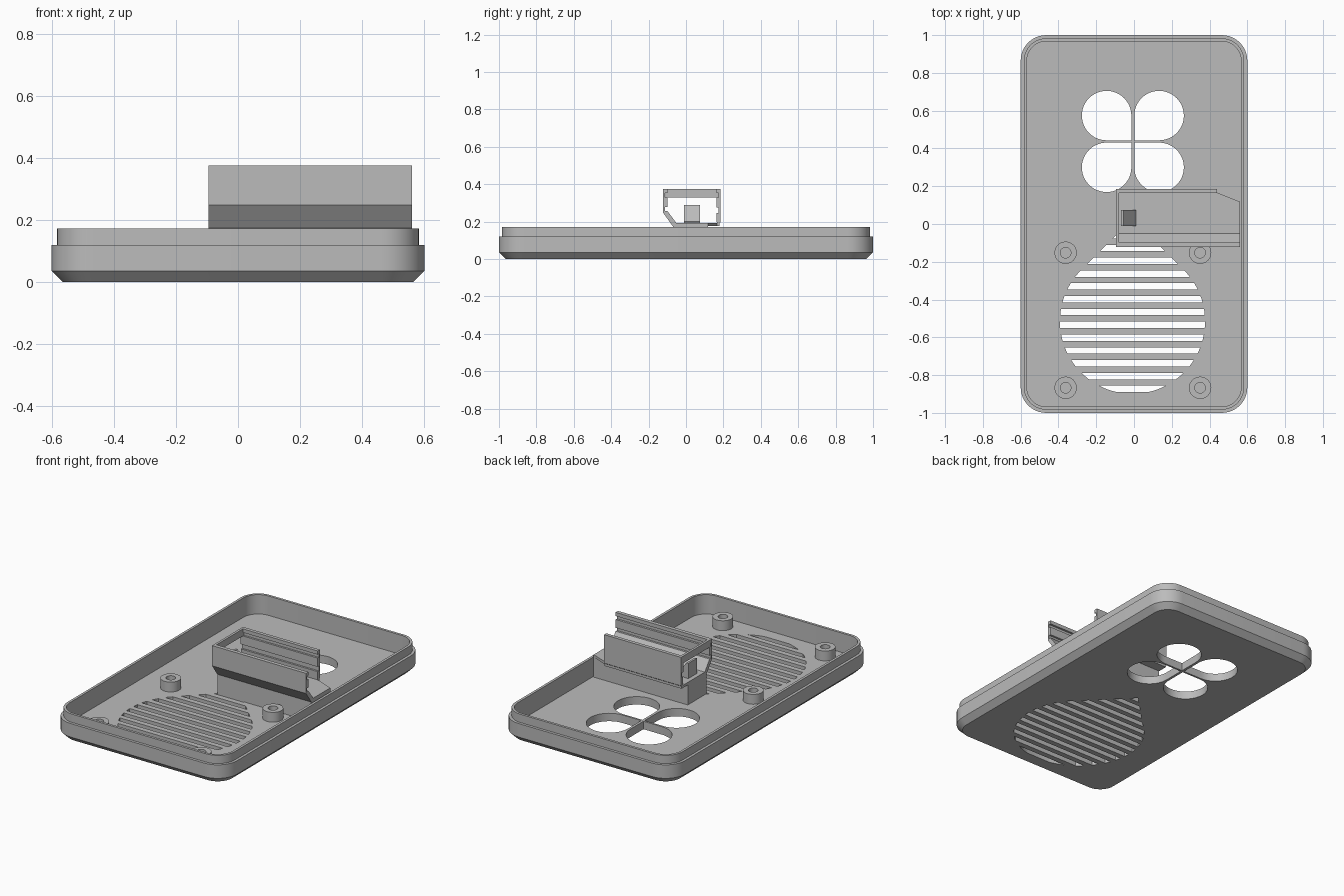
import bpy, bmesh, math

if "Cube" in bpy.data.objects:
    bpy.data.objects.remove(bpy.data.objects["Cube"])

grey = bpy.data.materials.new("plastic_grey")
grey.diffuse_color = (0.5, 0.5, 0.5, 1)
grey.use_nodes = True
grey.node_tree.nodes["Principled BSDF"].inputs["Base Color"].default_value = grey.diffuse_color


def finish(name, bm):
    bmesh.ops.recalc_face_normals(bm, faces=bm.faces)
    me = bpy.data.meshes.new(name)
    bm.to_mesh(me)
    bm.free()
    me.materials.append(grey)
    ob = bpy.data.objects.new(name, me)
    bpy.context.collection.objects.link(ob)
    return ob


def add_loft(bm, rings):
    """Skin a stack of equal-length rings and cap both ends."""
    rows = [[bm.verts.new(p) for p in ring] for ring in rings]
    for a, b in zip(rows, rows[1:]):
        for i in range(len(a)):
            j = (i + 1) % len(a)
            bm.faces.new((a[i], a[j], b[j], b[i]))
    bm.faces.new(rows[0])
    bm.faces.new(rows[-1])


def prism(name, pts, lo, hi, axis):
    """Extrude a 2D outline: axis x takes (y, z), y takes (x, z), z takes (x, y)."""
    place = {"x": lambda p, t: (t, p[0], p[1]),
             "y": lambda p, t: (p[0], t, p[1]),
             "z": lambda p, t: (p[0], p[1], t)}[axis]
    bm = bmesh.new()
    add_loft(bm, [[place(p, t) for p in pts] for t in (lo, hi)])
    return finish(name, bm)


def rounded_rect(inset, z, r=0.135, n=10):
    hx, hy, rr = 0.6 - inset, 1.0 - inset, r - inset
    out = []
    for q, (sx, sy) in enumerate(((1, 1), (-1, 1), (-1, -1), (1, -1))):
        for k in range(n + 1):
            a = math.pi / 2 * (q + k / n)
            out.append((sx * (hx - rr) + rr * math.cos(a),
                        sy * (hy - rr) + rr * math.sin(a), z))
    return out


def circle(cx, cy, r, z, n=32):
    return [(cx + r * math.cos(2 * math.pi * i / n),
             cy + r * math.sin(2 * math.pi * i / n), z) for i in range(n)]


def teardrop(cx, cy, r, ang, z, n=36):
    """Circle whose one side runs to a square point in direction ang."""
    pts = [(cx + r * 2 ** 0.5 * math.cos(ang), cy + r * 2 ** 0.5 * math.sin(ang), z)]
    for k in range(n + 1):
        a = ang + math.pi / 4 + 1.5 * math.pi * k / n
        pts.append((cx + r * math.cos(a), cy + r * math.sin(a), z))
    return pts


# Tray shell with chamfered base and stepped rim
FLOOR = 0.05
bm = bmesh.new()
add_loft(bm, [rounded_rect(i, z) for i, z in (
    (0.035, 0), (0, 0.035), (0, 0.12), (0.017, 0.12),
    (0.017, 0.172), (0.033, 0.172), (0.033, FLOOR))])
tray = finish("tray", bm)

# Cutters: four-leaf opening and slotted teardrop grille
bm = bmesh.new()
for sx in (-1, 1):
    for sy in (-1, 1):
        ang = math.atan2(-sy, -sx)
        add_loft(bm, [teardrop(-0.006 + sx * 0.139, 0.437 + sy * 0.137, 0.131, ang, z)
                      for z in (-0.1, 0.1)])

GX, GY, GR = -0.008, -0.515, 0.384


def half_width(y):
    d = y - GY
    if d < GR / 2 ** 0.5:
        return math.sqrt(max(GR * GR - d * d, 0))
    return max(GR * 2 ** 0.5 - d, 0)


STEP = 0.0678
for k in range(-1, 13):
    lo = max(-0.839 + STEP * k + 0.017, GY - GR + 0.0005)
    hi = min(-0.839 + STEP * (k + 1) - 0.017, GY + GR * 2 ** 0.5 - 0.002)
    if hi - lo < 0.005:
        continue
    ys = [lo + (hi - lo) * (i / 6) ** 2 for i in range(7)]
    outline = [(GX + half_width(y), y) for y in ys]
    outline += [(GX - half_width(y), y) for y in reversed(ys)]
    add_loft(bm, [[(x, y, z) for x, y in outline] for z in (-0.1, 0.1)])
cutter = finish("opening_cutter", bm)
cutter.hide_render = True

bpy.context.view_layer.objects.active = tray
mod = tray.modifiers.new("openings", "BOOLEAN")
mod.operation, mod.solver, mod.object = "DIFFERENCE", "EXACT", cutter
bpy.ops.object.modifier_apply(modifier=mod.name)
bpy.data.objects.remove(cutter)

# Screw standoffs with blind holes
standoffs = []
for x in (-0.362, 0.35):
    for y in (-0.152, -0.867):
        bm = bmesh.new()
        add_loft(bm, [circle(x, y, r, z) for r, z in (
            (0.059, FLOOR - 0.01), (0.059, 0.112), (0.028, 0.112), (0.028, FLOOR + 0.002))])
        standoffs.append(finish("standoff", bm))

# Pedestal carrying the holder
X0, X1 = -0.095, 0.56
prism("holder_pedestal", [(X0, -0.07), (X1, -0.07), (X1, 0.118), (X0, 0.118)],
      FLOOR - 0.01, 0.18, "z")

# Holder floor with its tapered open end
prism("holder_floor", [(X0, -0.068), (X1, -0.068), (X1, 0.118), (0.44, 0.166),
                       (0.44, 0.18), (X0, 0.18)], 0.176, 0.192, "z")

# Front wall: upright, slanted foot and inner grooves
prism("holder_front_wall", [
    (-0.123, 0.375), (-0.123, 0.248), (-0.07, 0.174), (-0.05, 0.19),
    (-0.099, 0.256), (-0.112, 0.256), (-0.112, 0.278), (-0.099, 0.278),
    (-0.099, 0.33), (-0.112, 0.33), (-0.112, 0.352), (-0.099, 0.352),
    (-0.099, 0.375)], X0, X1, "x")

# Back wall: shorter, with matching grooves
prism("holder_back_wall", [
    (0.185, 0.375), (0.185, 0.196), (0.165, 0.178), (0.163, 0.245),
    (0.175, 0.245), (0.175, 0.275), (0.163, 0.275), (0.163, 0.33),
    (0.175, 0.33), (0.175, 0.352), (0.163, 0.352), (0.163, 0.375)],
    X0, 0.44, "x")

# Bridge joining the walls at the closed end
prism("holder_bridge", [(-0.11, 0.33), (0.176, 0.33), (0.176, 0.375), (-0.11, 0.375)],
      X0, -0.08, "x")

# Ramped stop on the holder floor
prism("holder_stop", [(-0.068, 0.185), (-0.068, 0.288), (-0.055, 0.288),
                      (0.01, 0.2), (0.095, 0.197), (0.095, 0.185)],
      -0.01, 0.074, "y")

# Smooth the rounded corners and standoffs while keeping edges sharp
bpy.ops.object.select_all(action="DESELECT")
for ob in [tray] + standoffs:
    ob.select_set(True)
bpy.context.view_layer.objects.active = tray
bpy.ops.object.shade_smooth_by_angle(angle=math.radians(30))
